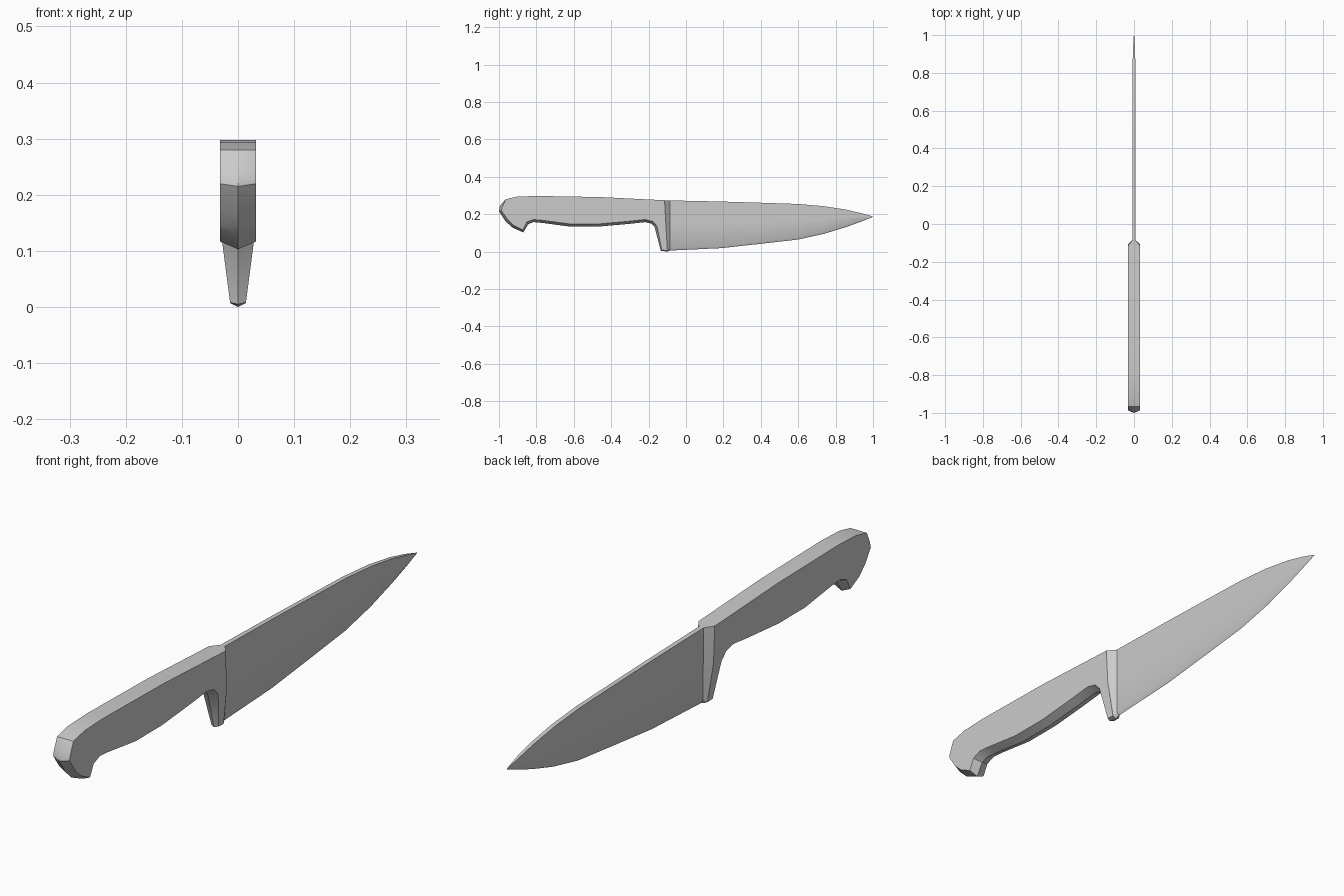
import bpy, bmesh
from mathutils import Vector

cube = bpy.data.objects.get("Cube")
if cube:
    bpy.data.objects.remove(cube, do_unlink=True)

# One plain grey for the whole knife
GREY = (0.6, 0.6, 0.6, 1)
grey = bpy.data.materials.new("plain_grey")
grey.use_nodes = True
grey.diffuse_color = GREY
grey.node_tree.nodes["Principled BSDF"].inputs["Base Color"].default_value = GREY

HALF = 0.032     # handle half thickness
KEEL = 0.014     # how far the underside ridge stands out
NECK_Z = 0.145   # height where the bolster starts to taper


def finish(bm, name):
    bmesh.ops.remove_doubles(bm, verts=bm.verts, dist=0.0002)
    bmesh.ops.recalc_face_normals(bm, faces=bm.faces)
    mesh = bpy.data.meshes.new(name)
    bm.to_mesh(mesh)
    bm.free()
    mesh.materials.append(grey)
    obj = bpy.data.objects.new(name, mesh)
    bpy.context.collection.objects.link(obj)
    bpy.ops.object.select_all(action='DESELECT')
    obj.select_set(True)
    bpy.context.view_layer.objects.active = obj
    bpy.ops.object.shade_smooth_by_angle()
    return obj


# Handle: side outline with a ridge running around the butt and underside
top = [(-0.115, 0.275), (-0.46, 0.292), (-0.8, 0.298), (-0.905, 0.294), (-0.965, 0.28)]
under = [(-0.995, 0.245), (-1.0, 0.215), (-0.965, 0.163), (-0.93, 0.13), (-0.87, 0.103),
         (-0.842, 0.148), (-0.815, 0.158), (-0.77, 0.154), (-0.62, 0.134), (-0.47, 0.134),
         (-0.3, 0.149), (-0.22, 0.158), (-0.185, 0.15), (-0.168, 0.132),
         (-0.135, 0.005), (-0.1, 0.0)]
outline = [Vector(p) for p in top + under]
sides = []
for i, p in enumerate(outline):
    depth = 0 if i < len(top) else KEEL
    if i >= len(outline) - 2:
        depth = KEEL / 2
    if i == len(outline) - 1:
        sides.append(p + Vector((0, depth)))
        continue
    t = (outline[i + 1] - outline[i - 1]).normalized()
    sides.append(p + Vector((-t.y, t.x)) * depth)

bm = bmesh.new()
rows = []
for p, s in zip(outline, sides):
    rows.append([bm.verts.new((-HALF, s.x, s.y)), bm.verts.new((0, p.x, p.y)),
                 bm.verts.new((HALF, s.x, s.y))])
for a, b in zip(rows, rows[1:]):
    for k in range(2):
        bm.faces.new((a[k], a[k + 1], b[k + 1], b[k]))
for k in (0, 2):
    bm.faces.new([r[k] for r in rows])
bmesh.ops.bisect_plane(bm, geom=bm.verts[:] + bm.edges[:] + bm.faces[:],
                       plane_co=(0, 0, NECK_Z), plane_no=(0, 0, 1))
for v in bm.verts:
    if v.co.y > -0.2 and v.co.z < NECK_Z:
        v.co.x *= 1 - 0.59 * (NECK_Z - v.co.z) / NECK_Z
finish(bm, "handle")

# Blade: lofted sections (y at spine, y at edge, spine z, bevel z, edge z, spine and bevel half widths)
sections = [(-0.115, -0.1, 0.275, 0.007, 0.0, HALF, 0.0137),
            (-0.085, -0.085, 0.274, 0.02, 0.006, 0.009, 0.007),
            (0.19, 0.19, 0.268, 0.03, 0.019, 0.008, 0.006),
            (0.39, 0.39, 0.262, 0.053, 0.041, 0.008, 0.006),
            (0.6, 0.6, 0.255, 0.077, 0.065, 0.008, 0.006),
            (0.74, 0.74, 0.243, 0.107, 0.096, 0.008, 0.006),
            (0.86, 0.86, 0.224, 0.143, 0.133, 0.007, 0.005),
            (0.94, 0.94, 0.205, 0.169, 0.162, 0.005, 0.004),
            (1.0, 1.0, 0.188, 0.187, 0.186, 0.001, 0.001)]
bm = bmesh.new()
loops = []
for i, (ys, ye, zs, zb, ze, ws, wb) in enumerate(sections):
    f = (NECK_Z - zb) / (zs - zb) if i == 0 else 0.5
    ym, zm = ye + (ys - ye) * f, zb + (zs - zb) * f
    wm = HALF if i == 0 else (ws + wb) / 2
    half = [(ws, ys, zs), (wm, ym, zm), (wb, ye, zb)]
    ring = half + [(0, ye, ze)] + [(-x, y, z) for x, y, z in reversed(half)]
    loops.append([bm.verts.new(c) for c in ring])
for a, b in zip(loops, loops[1:]):
    for k in range(len(a)):
        n = (k + 1) % len(a)
        bm.faces.new((a[k], a[n], b[n], b[k]))
bm.faces.new(loops[-1])
finish(bm, "blade")
